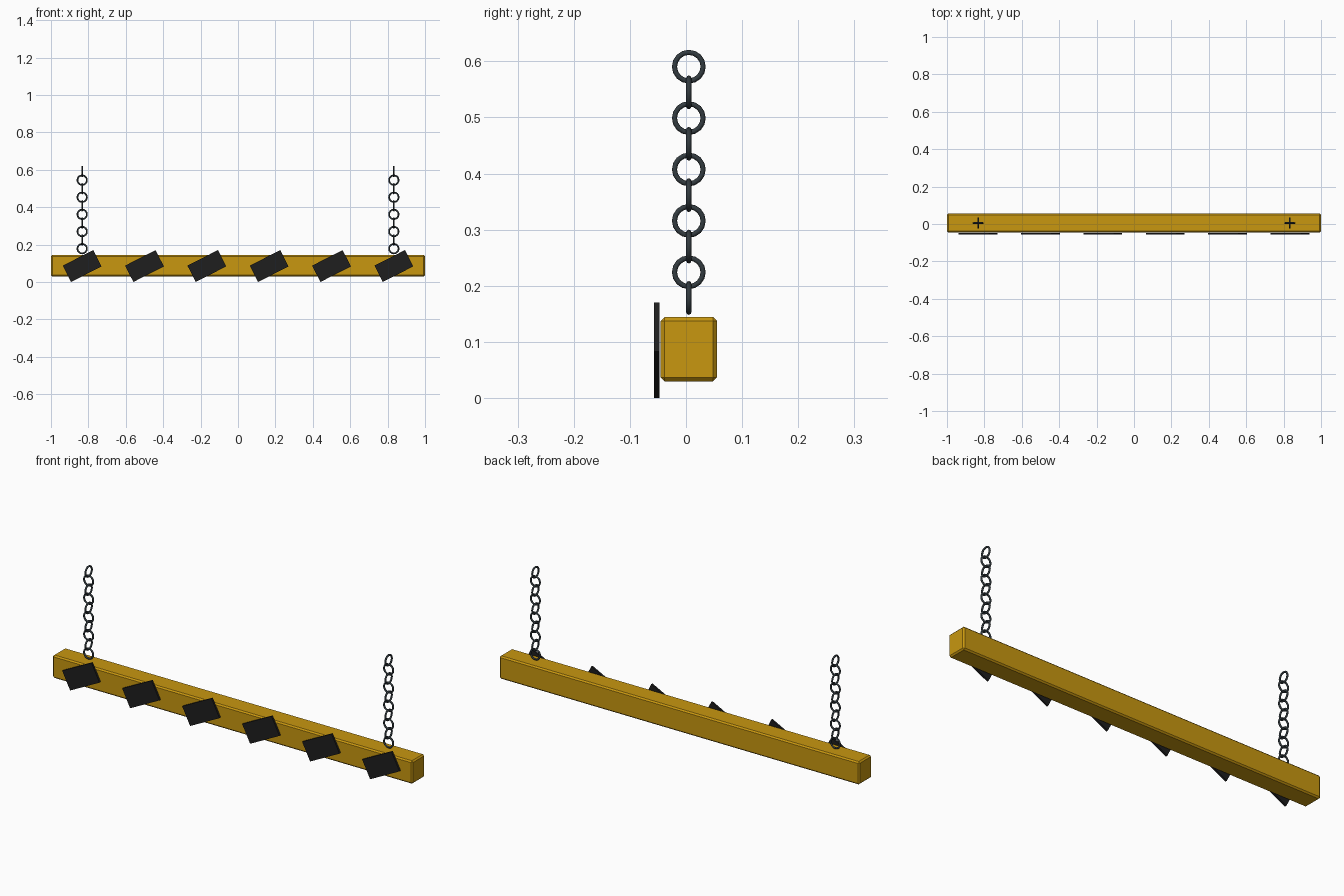
import bpy, math
from mathutils import Matrix

if "Cube" in bpy.data.objects:
    bpy.data.objects.remove(bpy.data.objects["Cube"])


def material(name, rgb):
    m = bpy.data.materials.new(name)
    m.diffuse_color = (*rgb, 1)
    m.use_nodes = True
    m.node_tree.nodes["Principled BSDF"].inputs["Base Color"].default_value = m.diffuse_color
    return m


yellow = material("warning yellow", (0.58, 0.31, 0.005))
black = material("stripe black", (0.013, 0.013, 0.013))
steel = material("dark steel", (0.033, 0.044, 0.051))
CY = 0.005      # beam and chain centre line


def box(name, loc, size, mat, tilt=0):
    bpy.ops.mesh.primitive_cube_add(size=1, location=loc)
    ob = bpy.context.object
    ob.name = name
    ob.data.transform(Matrix.Diagonal((*size, 1)))
    ob.rotation_euler.y = tilt
    ob.data.materials.append(mat)
    return ob


# Beam with chamfered edges
beam = box("beam", (0, CY, 0.087), (2, 0.1, 0.115), yellow)
bevel = beam.modifiers.new("chamfer", 'BEVEL')
bevel.width = 0.007
bevel.segments = 1

# Slanted stripe plates on the front
for i in range(6):
    box(f"stripe_{i + 1}", (-5 / 6 + i / 3, -0.052, 0.0853),
        (0.183, 0.01, 0.098), black, -math.radians(27))

# Two hanging chains of alternating round links
for side, x in (("left", -5 / 6), ("right", 5 / 6)):
    for k in range(10):
        turn = (math.pi / 2, 0, 0) if k % 2 == 0 else (0, math.pi / 2, 0)
        bpy.ops.mesh.primitive_torus_add(
            major_radius=0.0255, minor_radius=0.0046,
            major_segments=16, minor_segments=8,
            location=(x, CY, 0.1782 + k * 0.0458), rotation=turn)
        link = bpy.context.object
        link.name = f"{side}_chain_link_{k + 1}"
        link.data.materials.append(steel)
        bpy.ops.object.shade_smooth_by_angle(angle=math.radians(50))
